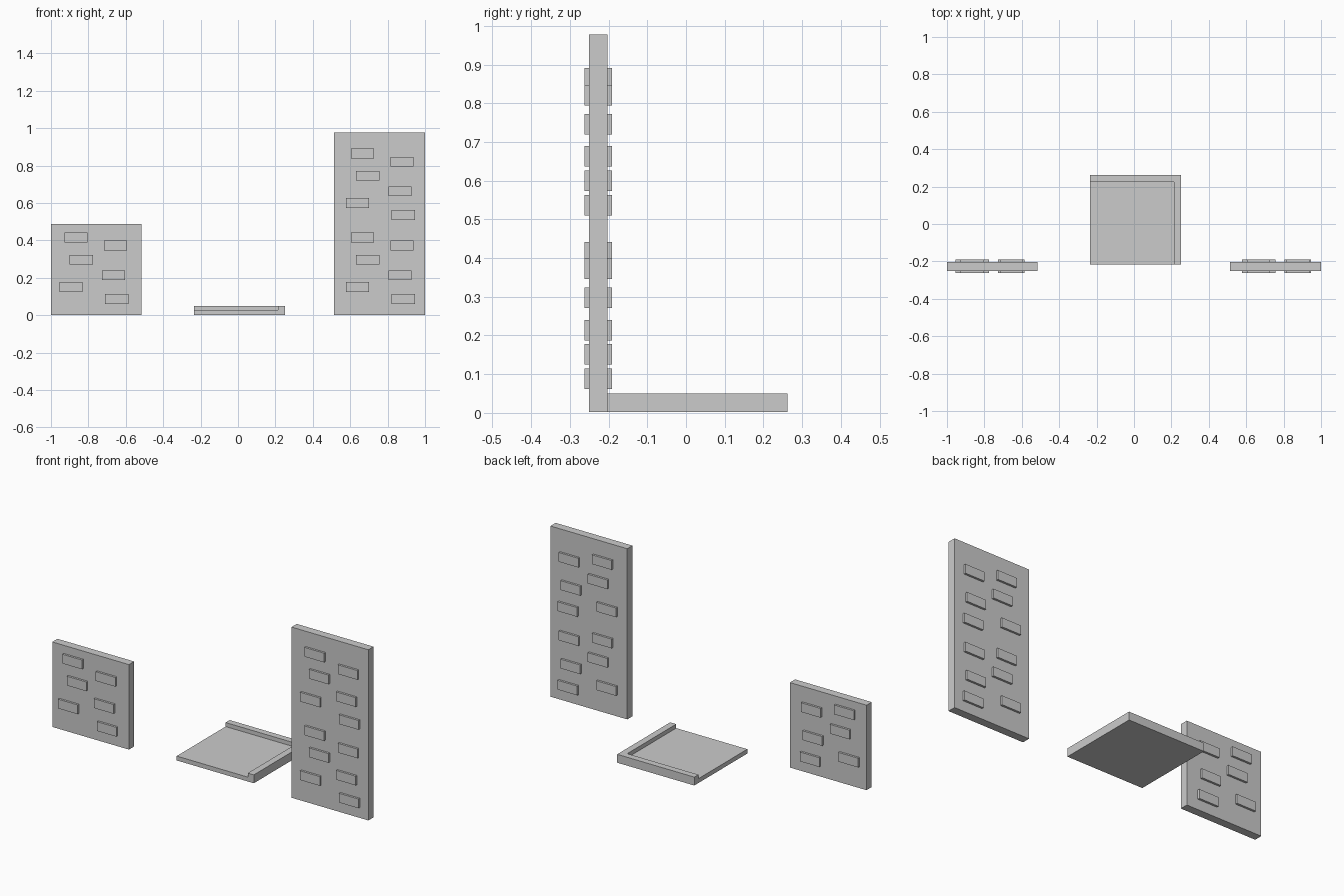
import bpy, bmesh
from mathutils import Matrix, Vector

if "Cube" in bpy.data.objects:
    bpy.data.objects.remove(bpy.data.objects["Cube"])


def finish(bm, name):
    bmesh.ops.recalc_face_normals(bm, faces=bm.faces[:])
    mesh = bpy.data.meshes.new(name)
    bm.to_mesh(mesh)
    bm.free()
    obj = bpy.data.objects.new(name, mesh)
    bpy.context.collection.objects.link(obj)
    return obj


def box(bm, lo, hi):
    lo, hi = Vector(lo), Vector(hi)
    bmesh.ops.create_cube(bm, size=1, matrix=Matrix.Translation((lo + hi) / 2)
                          @ Matrix.Diagonal((*(hi - lo), 1)))


Y0, Y1 = -0.25, -0.203      # wall thickness
PROUD = 0.012               # how far bricks stand out on both faces
BW, BH = 0.124, 0.053       # brick size

# brick pattern: x relative to the tall wall's left edge, z of the centre
PATTERN = [(0.153, 0.415), (0.364, 0.372), (0.181, 0.297),
           (0.353, 0.214), (0.126, 0.151), (0.371, 0.088)]


def wall(name, x0, x1, top, brick_x, rows):
    bm = bmesh.new()
    box(bm, (x0, Y0, 0.002), (x1, Y1, top))
    finish(bm, name + "_slab")
    # bricks poke through both wall faces
    bm = bmesh.new()
    for r in range(rows):
        for dx, z in PATTERN:
            cx, cz = brick_x + dx, z + r * 0.449
            for ya, yb in ((Y0 - PROUD, Y0 + 0.005), (Y1 - 0.005, Y1 + PROUD)):
                box(bm, (cx - BW / 2, ya, cz - BH / 2), (cx + BW / 2, yb, cz + BH / 2))
    finish(bm, name + "_bricks")


wall("short_wall", -1.0, -0.515, 0.488, -1.019, 1)
wall("tall_wall", 0.514, 1.0, 0.978, 0.513, 2)

# floor tile with a raised L-shaped lip on the back and right edges
xa, xi, xb = -0.236, 0.214, 0.252
ya, yi, yb = -0.217, 0.225, 0.262
PLAN = dict(A=(xa, ya), B=(xi, ya), C=(xb, ya), D=(xb, yb),
            E=(xa, yb), F=(xa, yi), G=(xi, yi))
LEVEL = {"0": 0.002, "m": 0.027, "t": 0.05}
bm = bmesh.new()
verts = {}


def v(key):
    if key not in verts:
        verts[key] = bm.verts.new((*PLAN[key[0]], LEVEL[key[1]]))
    return verts[key]


for face in ("A0 E0 D0 C0", "Am Bm Gm Fm", "Bt Ct Dt Et Ft Gt",
             "A0 C0 Ct Bt Bm Am", "A0 Am Fm Ft Et E0", "C0 D0 Dt Ct",
             "D0 E0 Et Dt", "Bm Bt Gt Gm", "Gm Gt Ft Fm"):
    bm.faces.new([v(k) for k in face.split()])
finish(bm, "floor_tile")
